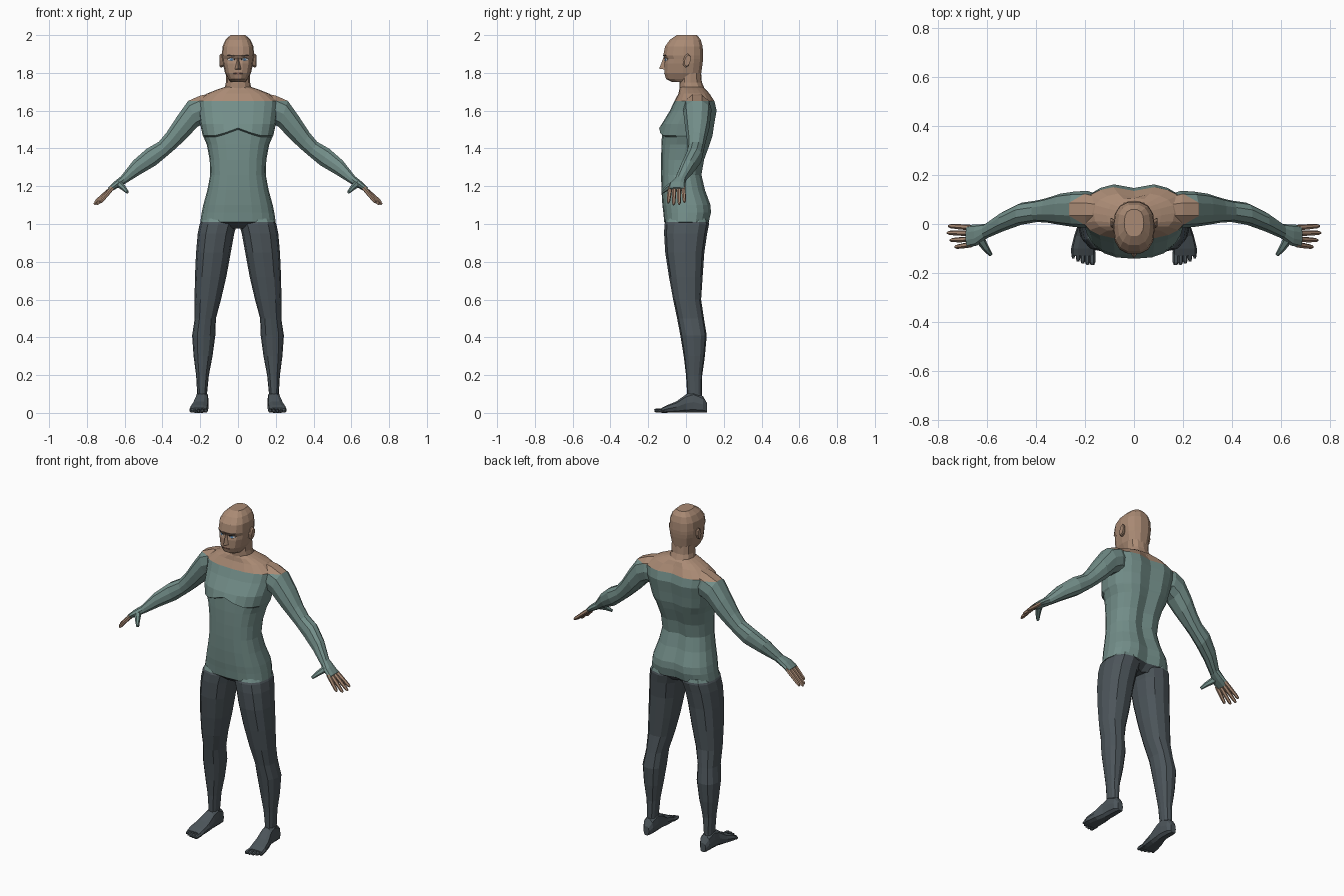
import bpy, bmesh, math
from mathutils import Vector
from mathutils.bvhtree import BVHTree

if "Cube" in bpy.data.objects:
    bpy.data.objects.remove(bpy.data.objects["Cube"])

# Flat colours
COLORS = [("skin", (0.40, 0.255, 0.175)), ("shirt_teal", (0.17, 0.27, 0.25)),
          ("trouser_grey", (0.072, 0.09, 0.102)), ("eye_white", (0.55, 0.55, 0.55)),
          ("iris_blue", (0.08, 0.22, 0.42)), ("dark_line", (0.04, 0.03, 0.025)),
          ("lip", (0.25, 0.12, 0.09))]
MATS = []
for name, c in COLORS:
    m = bpy.data.materials.new(name)
    m.diffuse_color = (*c, 1)
    m.use_nodes = True
    m.node_tree.nodes["Principled BSDF"].inputs["Base Color"].default_value = m.diffuse_color
    MATS.append(m)
SKIN, SHIRT, TROUSER, WHITE, BLUE, DARK, LIP = range(7)


def finish(name, bm, rule, mirror=False, cuts=()):
    """Cut clean colour borders, paint faces by rule and make the object."""
    for z in cuts:
        bmesh.ops.bisect_plane(bm, geom=bm.verts[:] + bm.edges[:] + bm.faces[:],
                               plane_co=(0, 0, z), plane_no=(0, 0, 1))
    bmesh.ops.recalc_face_normals(bm, faces=bm.faces)
    for f in bm.faces:
        f.material_index = rule(f.calc_center_median()) if callable(rule) else rule
    me = bpy.data.meshes.new(name)
    bm.to_mesh(me)
    bm.free()
    for m in MATS:
        me.materials.append(m)
    ob = bpy.data.objects.new(name, me)
    bpy.context.collection.objects.link(ob)
    if mirror:
        ob.modifiers.new("mirror", 'MIRROR')
    return ob


def loft(bm, rings):
    rows = [[bm.verts.new(p) for p in r] for r in rings]
    n = len(rows[0])
    for a, b in zip(rows, rows[1:]):
        for i in range(n):
            j = (i + 1) % n
            bm.faces.new((a[i], a[j], b[j], b[i]))
    bm.faces.new(rows[0][::-1])
    bm.faces.new(rows[-1])


def ring(center, u, v, n=12, p=0.85):
    """Rounded-box cross-section spanned by the half axes u and v."""
    pts = []
    for i in range(n):
        c, s = math.cos(2 * math.pi * i / n), math.sin(2 * math.pi * i / n)
        c, s = [math.copysign(abs(k) ** p, k) if abs(k) > 1e-6 else 0 for k in (c, s)]
        pts.append(Vector(center) + Vector(u) * c + Vector(v) * s)
    return pts


def flat_ring(z, x0, x1, yf, yb, n=12, p=0.85):
    return ring(((x0 + x1) / 2, (yf + yb) / 2, z), ((x1 - x0) / 2, 0, 0),
                (0, (yb - yf) / 2, 0), n, p)


def tube(bm, pts, radii, n=6):
    pts = [Vector(p) for p in pts]
    d = (pts[-1] - pts[0]).normalized()
    u = d.cross(Vector((0.1, 0.2, 1))).normalized()
    v = d.cross(u)
    loft(bm, [ring(p, u * r, v * r, n, 1) for p, r in zip(pts, radii)])


def body_color(c):
    return SKIN if c.z > 1.65 else SHIRT if c.z > 1.01 else TROUSER


# Torso: z, half width, front, back
TORSO = [(0.975, .08, -.07, .08), (1.01, .20, -.115, .125), (1.06, .192, -.12, .137),
         (1.10, .184, -.125, .135), (1.18, .162, -.13, .105), (1.26, .147, -.132, .086),
         (1.34, .15, -.132, .10), (1.42, .165, -.13, .13), (1.46, .182, -.126, .143),
         (1.468, .187, -.142, .146), (1.53, .20, -.128, .155), (1.60, .21, -.085, .167),
         (1.65, .215, -.062, .155), (1.69, .165, -.04, .128), (1.712, .11, -.035, .105),
         (1.725, .07, -.03, .09)]
rings = []
for z, w, yf, yb in TORSO:
    r = flat_ring(z, -w, w, yf, yb, 20, 0.8)
    for q in r:
        if 1.45 < z < 1.48 and q.y < 0:          # arched chest line
            q.z += 0.04 * max(0, 1 - abs(q.x) / 0.11)
        if abs(q.x) < 1e-4 and q.y > 0 and z < 1.7:   # spine groove
            q.y -= 0.02
    rings.append(r)
bm = bmesh.new()
loft(bm, rings)
finish("torso", bm, body_color, cuts=(1.01, 1.65))

# Legs: z, inner x, outer x, front, back
LEG = [(1.03, .03, .185, -.10, .115), (1.0, .006, .203, -.114, .122),
       (.95, .02, .213, -.116, .112), (.85, .038, .222, -.11, .097),
       (.72, .062, .228, -.09, .088), (.60, .09, .23, -.068, .08),
       (.50, .117, .229, -.047, .095), (.41, .12, .243, -.03, .11),
       (.30, .135, .235, -.012, .10), (.20, .154, .222, 0, .086),
       (.10, .164, .216, .006, .084), (.05, .165, .215, .01, .09)]
bm = bmesh.new()
loft(bm, [flat_ring(*row) for row in LEG])
finish("legs", bm, body_color, True, (1.01,))

# Feet: y, centre x, half width, top height
FOOT = [(.11, .19, .018, .055), (.09, .19, .032, .09), (.04, .19, .035, .115),
        (0, .192, .036, .10), (-.05, .20, .045, .062), (-.10, .207, .05, .042),
        (-.13, .208, .048, .026)]
bm = bmesh.new()
loft(bm, [ring((x, y, h / 2), (w, 0, 0), (0, 0, h / 2), 10, 0.7) for y, x, w, h in FOOT])
for i in range(5):
    x, r = 0.17 + 0.0195 * i, 0.012 - 0.001 * i
    tip = -0.168 + 0.0025 * i * i * 0.7
    tube(bm, [(x, -.115, .014), (x, tip + .012, r + .001), (x, tip, r)], [r, r, r * .6])
finish("feet", bm, TROUSER, True)

# Arms and palms: top x z, bottom x z, centre y, half depth
ARM = [(.12, 1.70, .14, 1.52, .055, .06), (.20, 1.683, .18, 1.53, .06, .075),
       (.265, 1.655, .215, 1.51, .06, .073), (.325, 1.57, .275, 1.447, .06, .064),
       (.378, 1.488, .335, 1.392, .056, .05), (.42, 1.437, .375, 1.358, .052, .044),
       (.485, 1.40, .435, 1.308, .042, .045), (.555, 1.338, .515, 1.262, .01, .04),
       (.622, 1.252, .588, 1.218, -.03, .03), (.655, 1.226, .628, 1.195, -.045, .043),
       (.688, 1.193, .67, 1.172, -.05, .046)]
bm = bmesh.new()
loft(bm, [ring(((a + c) / 2, y, (b + d) / 2), (0, h, 0), ((a - c) / 2, 0, (b - d) / 2), 10, .9)
          for a, b, c, d, y, h in ARM])
finish("arms", bm, body_color, True, (1.65,))

bm = bmesh.new()
tube(bm, [(.63, -.06, 1.212), (.605, -.10, 1.19), (.585, -.126, 1.168)], [.02, .014, .008])
finish("thumbs", bm, SHIRT, True)

# Fingers
bm = bmesh.new()
for y0, x1, y1, z1 in ((-.015, .757, -.008, 1.115), (-.038, .762, -.036, 1.104),
                       (-.062, .75, -.066, 1.102), (-.084, .73, -.094, 1.112)):
    a, b = Vector((.665, y0, 1.192)), Vector((x1, y1, z1))
    tube(bm, [a, a.lerp(b, .5), a.lerp(b, .9), b], [.012, .011, .009, .005])
finish("fingers", bm, SKIN, True)

# Neck
bm = bmesh.new()
loft(bm, [flat_ring(z, -w, w, f, b, 12) for z, w, f, b in
          ((1.67, .10, -.045, .12), (1.72, .07, -.034, .097),
           (1.75, .064, -.035, .084), (1.80, .064, -.03, .08))])
finish("neck", bm, SKIN)

# Head: z, half width, front, back
HEAD = [(1.752, .04, -.075, .06), (1.768, .052, -.108, .077), (1.80, .069, -.117, .083),
        (1.85, .08, -.116, .09), (1.873, .083, -.110, .092), (1.893, .085, -.122, .093),
        (1.94, .082, -.113, .09), (1.975, .066, -.087, .08), (2.0, .04, -.05, .06)]
bm = bmesh.new()
loft(bm, [flat_ring(z, -w, w, f, b, 14, 0.78) for z, w, f, b in HEAD])
bm.normal_update()
head_tree = BVHTree.FromBMesh(bm)
finish("head", bm, SKIN)

# Nose
bm = bmesh.new()
for co in ((0, -.118, 1.885), (0, -.142, 1.822), (.018, -.112, 1.818),
           (-.018, -.112, 1.818), (0, -.09, 1.885), (0, -.09, 1.815)):
    bm.verts.new(co)
bmesh.ops.convex_hull(bm, input=bm.verts)
finish("nose", bm, SKIN)

# Ears
bm = bmesh.new()
loft(bm, [ring((x, .004 + dy, 1.865), (0, .02 * s, 0), (0, .006 * s, .037 * s), 8, 1)
          for x, s, dy in ((.074, .8, -.004), (.09, 1, 0), (.097, .8, .004))])
finish("ears", bm, SKIN, True)


# Painted face details: thin plates that follow the face
def face_plate(name, x, z, w, h, mat, lift, mirror=True, tilt=0):
    bm = bmesh.new()

    def on_face(px, pz):
        hit = head_tree.ray_cast(Vector((px, -1, pz)), Vector((0, 1, 0)))[0]
        return bm.verts.new((px, (hit.y if hit else -.1) - lift, pz))
    mid = on_face(x, z)
    rim = []
    for i in range(10):
        dx, dz = w * math.cos(i * math.pi / 5), h * math.sin(i * math.pi / 5)
        rim.append(on_face(x + dx, z + dz + tilt * dx))
    for i in range(10):
        bm.faces.new((mid, rim[i], rim[(i + 1) % 10]))
    ob = finish(name, bm, mat, mirror)
    ob.data.update()


face_plate("eye_outline", .036, 1.872, .021, .0105, DARK, .002)
face_plate("eye_white", .036, 1.871, .017, .007, WHITE, .0035)
face_plate("iris", .035, 1.871, .007, .007, BLUE, .005)
face_plate("eyebrow", .038, 1.892, .022, .004, DARK, .002, tilt=.1)
face_plate("mouth", 0, 1.797, .026, .005, LIP, .003, False)
